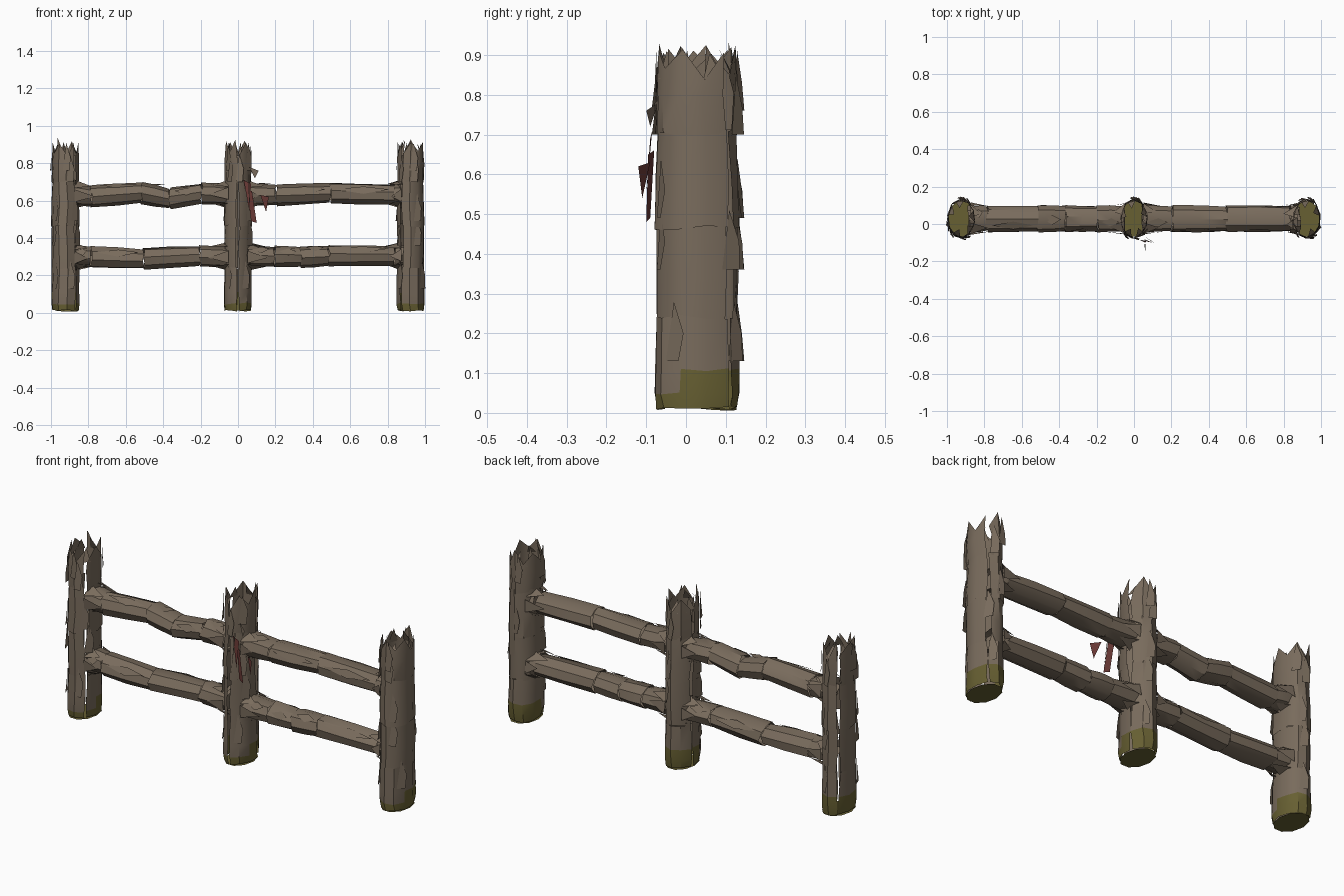
import bpy, bmesh, math, random
from mathutils import Vector

random.seed(7)
cube = bpy.data.objects.get("Cube")
if cube:
    bpy.data.objects.remove(cube)


def material(name, rgb):
    m = bpy.data.materials.new(name)
    m.use_nodes = True
    m.diffuse_color = (*rgb, 1)
    m.node_tree.nodes["Principled BSDF"].inputs["Base Color"].default_value = (*rgb, 1)
    return m


WOOD = material("weathered wood", (0.19, 0.148, 0.108))
MOSS = material("moss", (0.135, 0.115, 0.032))
CLOTH = material("torn red cloth", (0.14, 0.04, 0.035))
Y0 = 0.028


def jit(a):
    return random.uniform(-a, a)


def finish(bm, name, mats):
    me = bpy.data.meshes.new(name)
    bm.to_mesh(me)
    bm.free()
    for m in mats:
        me.materials.append(m)
    ob = bpy.data.objects.new(name, me)
    bpy.context.collection.objects.link(ob)
    bpy.ops.object.select_all(action='DESELECT')
    ob.select_set(True)
    bpy.context.view_layer.objects.active = ob
    bpy.ops.object.shade_smooth_by_angle(angle=math.radians(38))
    return ob


def sheet(bm, rows):
    """Skin a grid of points with quads and return the faces row by row."""
    grid = [[bm.verts.new(p) for p in row] for row in rows]
    return [[bm.faces.new((a[i], a[i + 1], b[i + 1], b[i])) for i in range(len(a) - 1)]
            for a, b in zip(grid, grid[1:])]


def flat_piece(bm, pts):
    return bm.faces.new([bm.verts.new(p) for p in pts])


def on_post(cx, ang, z, k=1.0):
    return Vector((cx + 0.076 * k * math.cos(ang), Y0 + 0.106 * k * math.sin(ang), z))


def bark_band(bm, cx, levels, seams, gap, crown=False):
    """One hollow length of bark, split lengthwise at the seam angles."""
    made = []
    for n, start in enumerate(seams):
        end = seams[n + 1] if n + 1 < len(seams) else seams[0] + math.tau
        count = max(2, round((end - start) / 0.6))
        rows = []
        for z, k in levels:
            g0, g1 = random.uniform(0, gap), random.uniform(0, gap)
            row = []
            for i in range(count + 1):
                ang = start + g0 + (end - start - g0 - g1) * i / count
                row.append(on_post(cx, ang, z + jit(0.006), k + jit(0.02)))
            rows.append(row)
        if crown:
            # jagged splinters around the broken top
            for i, p in enumerate(rows[-1]):
                p.z += 0.035 * (1 if i % 2 else -1) + jit(0.015)
        made += sheet(bm, rows)
    return made


def post(name, cx, seams):
    bm = bmesh.new()
    # mossy foot
    foot = bark_band(bm, cx, [(0.012, 0.95), (0.05, 1.01), (0.11, 1.0), (0.24, 0.97)], seams, 0.13)
    for r, row in enumerate(foot):
        for f in row:
            front = f.calc_center_median().y < Y0 - 0.03
            level = r % 3
            if level == 0 or (level == 1 and not front):
                f.material_index = 1
    base = flat_piece(bm, [on_post(cx, i * math.tau / 10, 0.006, 0.95) for i in range(10)])
    base.material_index = 1
    # stacked lengths of bark
    bark_band(bm, cx, [(0.235, 0.95), (0.35, 0.97), (0.475, 0.95)], seams, 0.22)
    bark_band(bm, cx, [(0.465, 1.0), (0.58, 0.98), (0.71, 0.92)], seams, 0.22)
    bark_band(bm, cx, [(0.70, 0.93), (0.80, 0.96), (0.885, 0.92)], seams, 0.2, crown=True)
    # splinters bent inwards at the top
    for i in range(5):
        a = i * math.tau / 5 + jit(0.3)
        flat_piece(bm, [on_post(cx, a, 0.84, 0.92), on_post(cx, a + 0.6, 0.84, 0.92),
                        on_post(cx, a + 0.4, 0.91 + jit(0.02), 0.55)])
    # loose shards of bark standing off the surface
    for z in (0.13, 0.36, 0.49, 0.70, 0.76):
        for a in (1.4, 3.6, 5.2):
            a += jit(0.5)
            flat_piece(bm, [on_post(cx, a - 0.25, z, 0.98), on_post(cx, a + 0.2, z, 1.12),
                            on_post(cx, a + 0.3, z + 0.07, 1.07), on_post(cx, a, z + 0.15, 0.97)])
    return finish(bm, name, [WOOD, MOSS])


def rail(name, sections):
    """A log made of short bark tubes; each section is (x, centre z)."""
    bm = bmesh.new()
    for (x0, z0), (x1, z1) in zip(sections, sections[1:]):
        rows = []
        phase = jit(0.3)
        for t, k in ((0, 1.04), (0.5, 1.02), (1, 0.95)):
            x = x0 + (x1 - x0) * t - 0.004
            zc = z0 + (z1 - z0) * t
            ring = []
            for i in range(8):
                a = phase + i * math.tau / 8
                s = k + jit(0.05)
                ring.append(Vector((x + jit(0.008), Y0 + 0.069 * s * math.cos(a),
                                    zc + 0.056 * s * math.sin(a))))
            rows.append(ring + [ring[0]])
        sheet(bm, rows)
        # lifted strip of bark
        a = random.uniform(0.3, 2.8)
        xm = (x0 + x1) / 2
        flat_piece(bm, [Vector((x, Y0 + 0.072 * math.cos(b), (z0 + z1) / 2 + 0.061 * math.sin(b)))
                        for x, b in ((x0 + 0.02, a), (xm, a - 0.3), (x1 - 0.03, a), (xm, a + 0.4))])
    bmesh.ops.remove_doubles(bm, verts=bm.verts, dist=0.0004)
    bmesh.ops.recalc_face_normals(bm, faces=bm.faces)
    return finish(bm, name, [WOOD])


# three posts
post("right_post", -0.923, [-0.75, 2.3])
post("middle_post", 0.0, [-1.57, 0.3, 2.9])
post("left_post", 0.923, [-2.3, 0.9])

# four rails
rail("upper_right_rail", [(-0.88, 0.635), (-0.78, 0.622), (-0.51, 0.642), (-0.36, 0.612),
                          (-0.19, 0.638), (-0.05, 0.63)])
rail("upper_left_rail", [(0.05, 0.635), (0.21, 0.63), (0.5, 0.64), (0.84, 0.632), (0.89, 0.63)])
rail("lower_right_rail", [(-0.88, 0.305), (-0.78, 0.298), (-0.5, 0.288), (-0.2, 0.305), (-0.05, 0.3)])
rail("lower_left_rail", [(0.05, 0.305), (0.2, 0.3), (0.34, 0.298), (0.49, 0.305), (0.84, 0.302), (0.89, 0.31)])

# torn collars of bark where the rails meet the posts
bm = bmesh.new()
for z in (0.635, 0.302):
    for cx, side in ((-0.923, 1), (0, -1), (0, 1), (0.923, -1)):
        for i in range(6):
            a = i * math.tau / 6 + jit(0.2)
            pts = []
            for off, r, da in ((0.05, 1.35, -0.45), (0.05, 1.35, 0.45), (0.13 + jit(0.03), 1.03, 0.1)):
                pts.append(Vector((cx + side * off, Y0 + 0.067 * r * math.cos(a + da),
                                   z + 0.057 * r * math.sin(a + da))))
            flat_piece(bm, pts)
finish(bm, "bark_collars", [WOOD])

# rags hanging from the middle post
bm = bmesh.new()
for pts in (
    [(0.05, -0.08, 0.66), (0.075, -0.095, 0.65), (0.10, -0.10, 0.48), (0.07, -0.09, 0.49)],
    [(0.12, -0.09, 0.63), (0.165, -0.12, 0.62), (0.15, -0.11, 0.54)],
    [(0.03, -0.085, 0.71), (0.07, -0.09, 0.69), (0.06, -0.10, 0.55)],
):
    flat_piece(bm, pts)
finish(bm, "red_rags", [CLOTH])

# thin loose strands
bm = bmesh.new()
for pts in (
    [(0.055, -0.108, 0.74), (0.062, -0.108, 0.74), (0.06, -0.145, 0.53)],
    [(0.06, -0.07, 0.78), (0.11, -0.10, 0.76), (0.09, -0.09, 0.72)],
):
    flat_piece(bm, pts)
finish(bm, "loose_strands", [WOOD])
